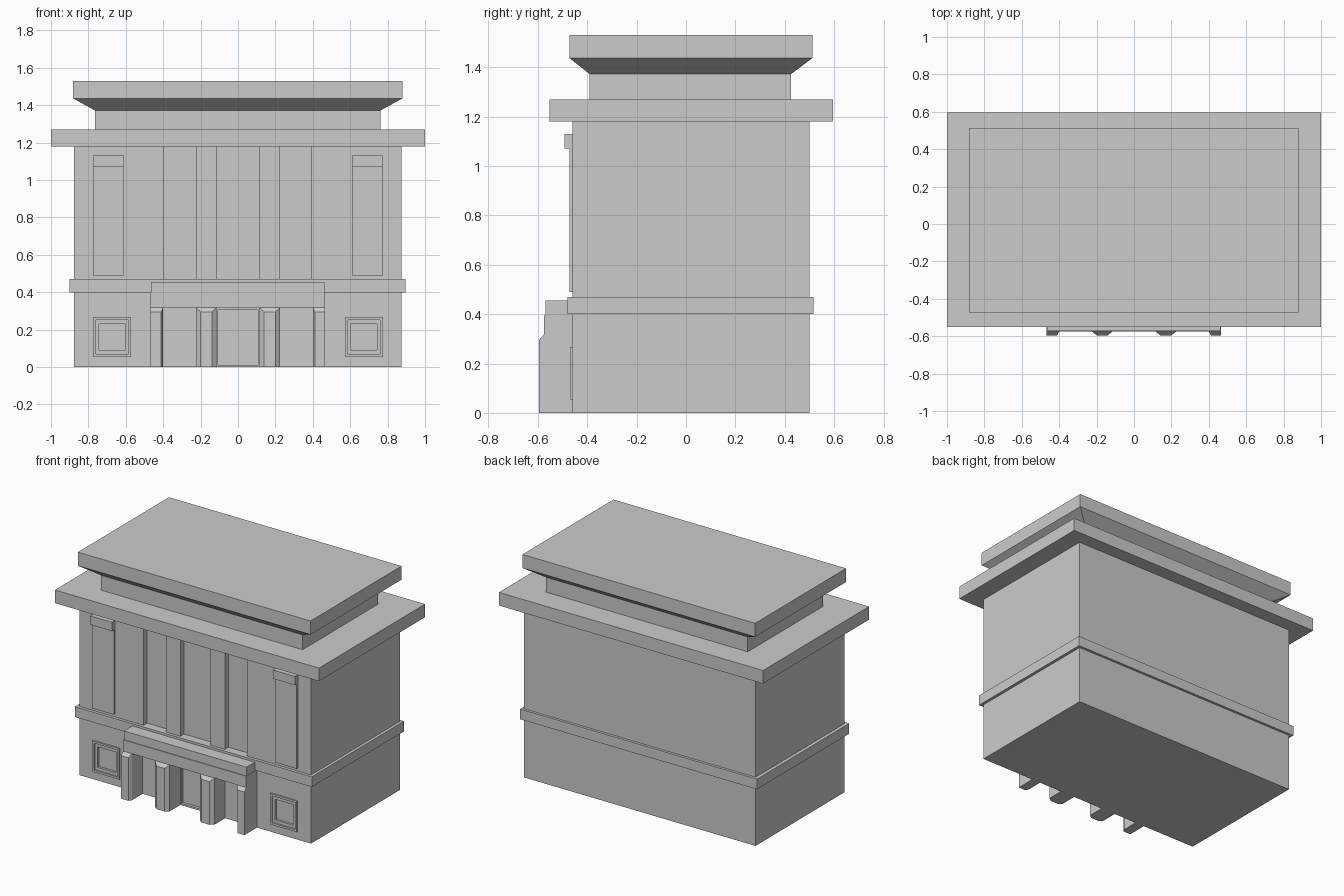
import bpy, bmesh

if "Cube" in bpy.data.objects:
    bpy.data.objects.remove(bpy.data.objects["Cube"])


def finish(name, bm):
    bmesh.ops.recalc_face_normals(bm, faces=bm.faces)
    mesh = bpy.data.meshes.new(name)
    bm.to_mesh(mesh)
    bm.free()
    ob = bpy.data.objects.new(name, mesh)
    bpy.context.collection.objects.link(ob)
    return ob


def loft(name, rings):
    """Join matching point rings with quads and cap both ends."""
    bm = bmesh.new()
    loops = [[bm.verts.new(p) for p in ring] for ring in rings]
    n = len(loops[0])
    for a, b in zip(loops, loops[1:]):
        for i in range(n):
            j = (i + 1) % n
            bm.faces.new((a[i], a[j], b[j], b[i]))
    bm.faces.new(loops[0])
    bm.faces.new(loops[-1])
    return finish(name, bm)


def rect(x0, x1, y0, y1, z):
    return [(x0, y0, z), (x1, y0, z), (x1, y1, z), (x0, y1, z)]


def box(name, x0, x1, y0, y1, z0, z1):
    return loft(name, [rect(x0, x1, y0, y1, z0), rect(x0, x1, y0, y1, z1)])


def front_rect(x0, x1, z0, z1, y):
    return [(x0, y, z0), (x1, y, z0), (x1, y, z1), (x0, y, z1)]


def cut(target, cutter):
    cutter.hide_render = True
    mod = target.modifiers.new("recess", 'BOOLEAN')
    mod.operation = 'DIFFERENCE'
    mod.solver = 'EXACT'
    mod.object = cutter
    bpy.context.view_layer.objects.active = target
    bpy.ops.object.modifier_apply(modifier=mod.name)
    bpy.data.objects.remove(cutter, do_unlink=True)


WALL = -0.46

# Ground storey with recessed door and small windows
base = box("ground_storey", -0.877, 0.875, WALL, 0.50, 0, 0.40)
cut(base, box("door_cutter", -0.107, 0.107, -0.5, WALL + 0.02, 0.012, 0.305))
for s in (-1, 1):
    xs = sorted((s * 0.602, s * 0.742))
    cut(base, box("window_cutter", *xs, -0.5, WALL + 0.015, 0.09, 0.23))

# Belt course
box("belt_course", -0.90, 0.895, -0.48, 0.517, 0.40, 0.47)

# Upper storey: plan outline with three tall window recesses
plan = [(-0.877, WALL)]
for x0, x1 in ((-0.395, -0.222), (-0.115, 0.115), (0.222, 0.39)):
    plan += [(x0, WALL), (x0, WALL + 0.04), (x1, WALL + 0.04), (x1, WALL)]
plan += [(0.875, WALL), (0.875, 0.50), (-0.877, 0.50)]
loft("upper_storey", [[(x, y, z) for x, y in plan] for z in (0.47, 1.18)])

# Cornice, then attic flaring out to the roof slab
box("cornice", -1, 1, -0.552, 0.595, 1.18, 1.27)
attic = (-0.765, 0.762, -0.39, 0.425)
slab = (-0.882, 0.88, -0.472, 0.512)
loft("attic_and_roof", [rect(*attic, 1.27), rect(*attic, 1.372),
                        rect(*slab, 1.437), rect(*slab, 1.53)])

# Tall side panels with caps, and thin window surrounds
for s, side in ((-1, "left"), (1, "right")):
    x0, x1 = sorted((s * 0.61, s * 0.775))
    box(side + "_tall_panel", x0, x1, -0.472, WALL, 0.49, 1.07)
    box(side + "_panel_cap", x0, x1, -0.492, WALL, 1.07, 1.13)
    x0, x1 = sorted((s * 0.571, s * 0.774))
    frame = box(side + "_window_surround", x0, x1, -0.47, WALL, 0.055, 0.267)
    cut(frame, box("surround_cutter", x0 + 0.014, x1 - 0.014, -0.5, -0.4, 0.069, 0.253))

# Portico lintel in two tiers
box("portico_lintel", -0.468, 0.465, -0.575, WALL, 0.318, 0.395)
box("portico_top", -0.465, 0.463, -0.57, WALL, 0.395, 0.455)

# Portico piers with chamfered fronts: x range, left chamfer, right chamfer
piers = [(-0.468, -0.40, 0, 0.012), (-0.225, -0.115, 0.025, 0.025),
         (0.115, 0.225, 0.025, 0.025), (0.40, 0.465, 0.012, 0)]
for i, (x0, x1, a, b) in enumerate(piers):
    loft(f"pier_{i + 1}", [front_rect(x0, x1, 0, 0.318, WALL),
                           front_rect(x0, x1, 0, 0.318, -0.575),
                           front_rect(x0 + a, x1 - b, 0, 0.295, -0.595)])
